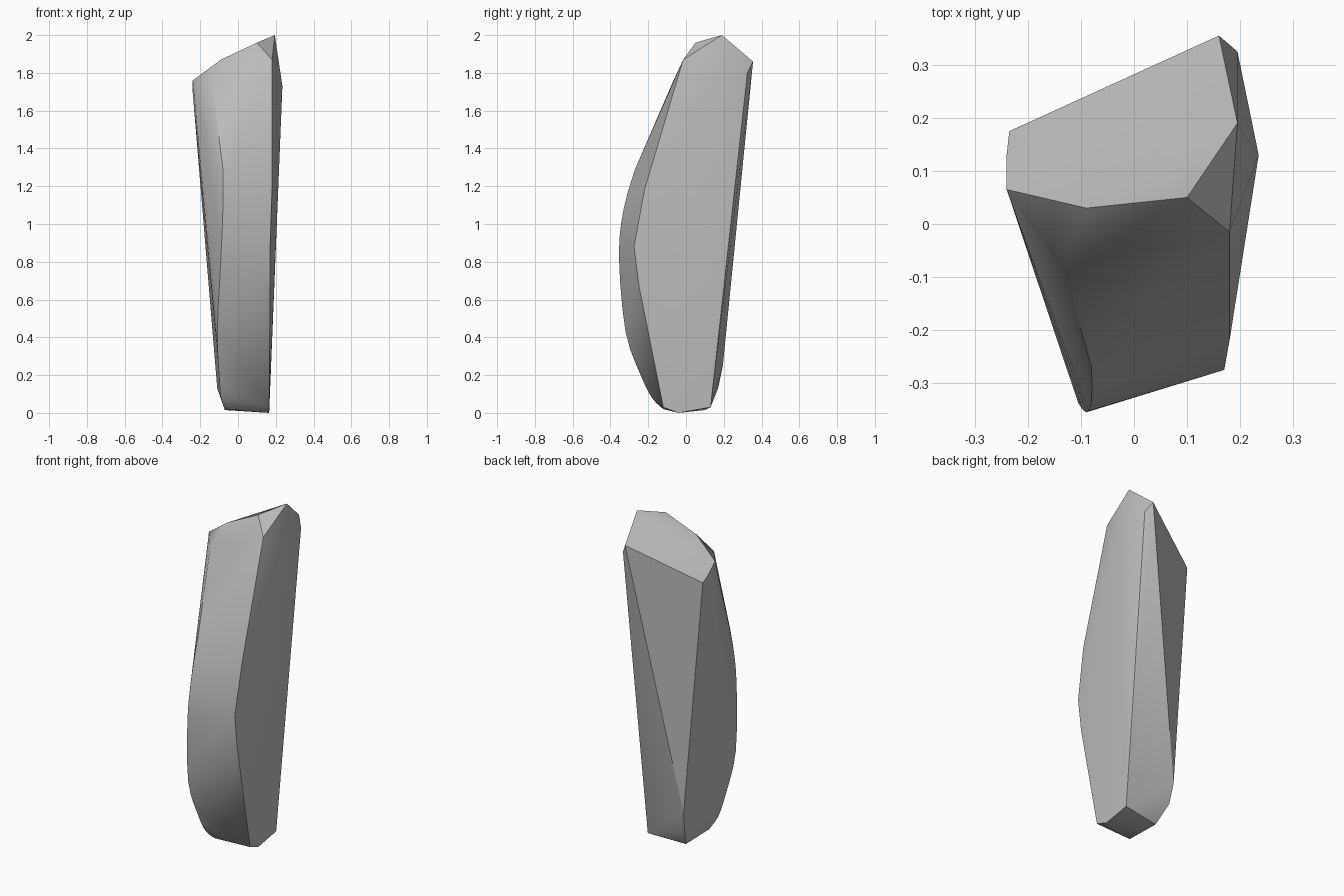
import bpy
import bmesh
import math
from mathutils import Vector
from mathutils.geometry import interpolate_bezier

cube = bpy.data.objects.get("Cube")
if cube:
    bpy.data.objects.remove(cube, do_unlink=True)

STEPS_PER_SPAN = 3


def smooth_path(points):
    """Pass a rounded curve through the given points."""
    points = [Vector(point) for point in points]
    first, last = points[0], points[-1]
    padded = [first] + points + [last]
    result = []
    for before, start, end, after in zip(padded, padded[1:], padded[2:], padded[3:]):
        handle_out = start + (end - before) / 6
        handle_in = end - (after - start) / 6
        result += interpolate_bezier(start, handle_out, handle_in, end, STEPS_PER_SPAN + 1)
    return result


def make_material(name, color):
    material = bpy.data.materials.new(name)
    material.use_nodes = True
    material.diffuse_color = color
    shader = next(node for node in material.node_tree.nodes if node.type == "BSDF_PRINCIPLED")
    shader.inputs["Base Color"].default_value = color
    return material


def hull_object(name, points, material):
    """Wrap the ridge lines of a stone in one closed skin."""
    mesh = bpy.data.meshes.new(name)
    bm = bmesh.new()
    for point in points:
        bm.verts.new(point)
    bmesh.ops.remove_doubles(bm, verts=bm.verts, dist=0.004)
    hull = bmesh.ops.convex_hull(bm, input=bm.verts)
    unused = set(hull["geom_interior"]) | set(hull["geom_unused"])
    loose = [item for item in unused if isinstance(item, bmesh.types.BMVert)]
    bmesh.ops.delete(bm, geom=loose, context="VERTS")
    bmesh.ops.recalc_face_normals(bm, faces=bm.faces)
    bm.to_mesh(mesh)
    bm.free()
    stone = bpy.data.objects.new(name, mesh)
    bpy.context.collection.objects.link(stone)
    mesh.materials.append(material)
    bpy.ops.object.select_all(action="DESELECT")
    stone.select_set(True)
    bpy.context.view_layer.objects.active = stone
    bpy.ops.object.shade_smooth_by_angle(angle=math.radians(30))
    return stone


# Bulging ridge down the front, on the -x side
front_bulge = smooth_path([
    (-0.08, -0.27, 1.29), (-0.08, -0.33, 1.08), (-0.09, -0.355, 0.83),
    (-0.11, -0.32, 0.43), (-0.10, -0.24, 0.2), (-0.09, -0.18, 0.08),
    (-0.07, -0.12, 0.02),
])

# Ridge between the front and the broad +x side
side_ridge = [
    (0.18, -0.015, 1.87), (0.18, -0.22, 1.18), (0.17, -0.275, 0.88),
    (0.17, -0.25, 0.68), (0.165, -0.12, 0.03),
]

# Sloping crown with its peak on the +x side
crown = [
    (0.195, 0.19, 2), (0.1, 0.05, 1.96), (-0.09, 0.03, 1.87),
    (-0.24, 0.065, 1.76), (-0.135, -0.075, 1.74), (0.235, 0.13, 1.73),
]

# Flat back, from its upper corners to the chamfer near the foot
back = [
    (0.16, 0.355, 1.86), (0.195, 0.325, 1.8), (-0.235, 0.175, 1.67),
    (-0.24, 0.13, 1.7), (-0.12, 0.195, 0.25), (-0.11, 0.17, 0.13),
]

# Narrow foot
foot = [
    (0.165, 0.13, 0.03), (0.165, -0.04, 0), (-0.07, 0.1, 0.015),
]

gray = make_material("stone gray", (0.5, 0.5, 0.5, 1))
hull_object("standing_stone", front_bulge + side_ridge + crown + back + foot, gray)
